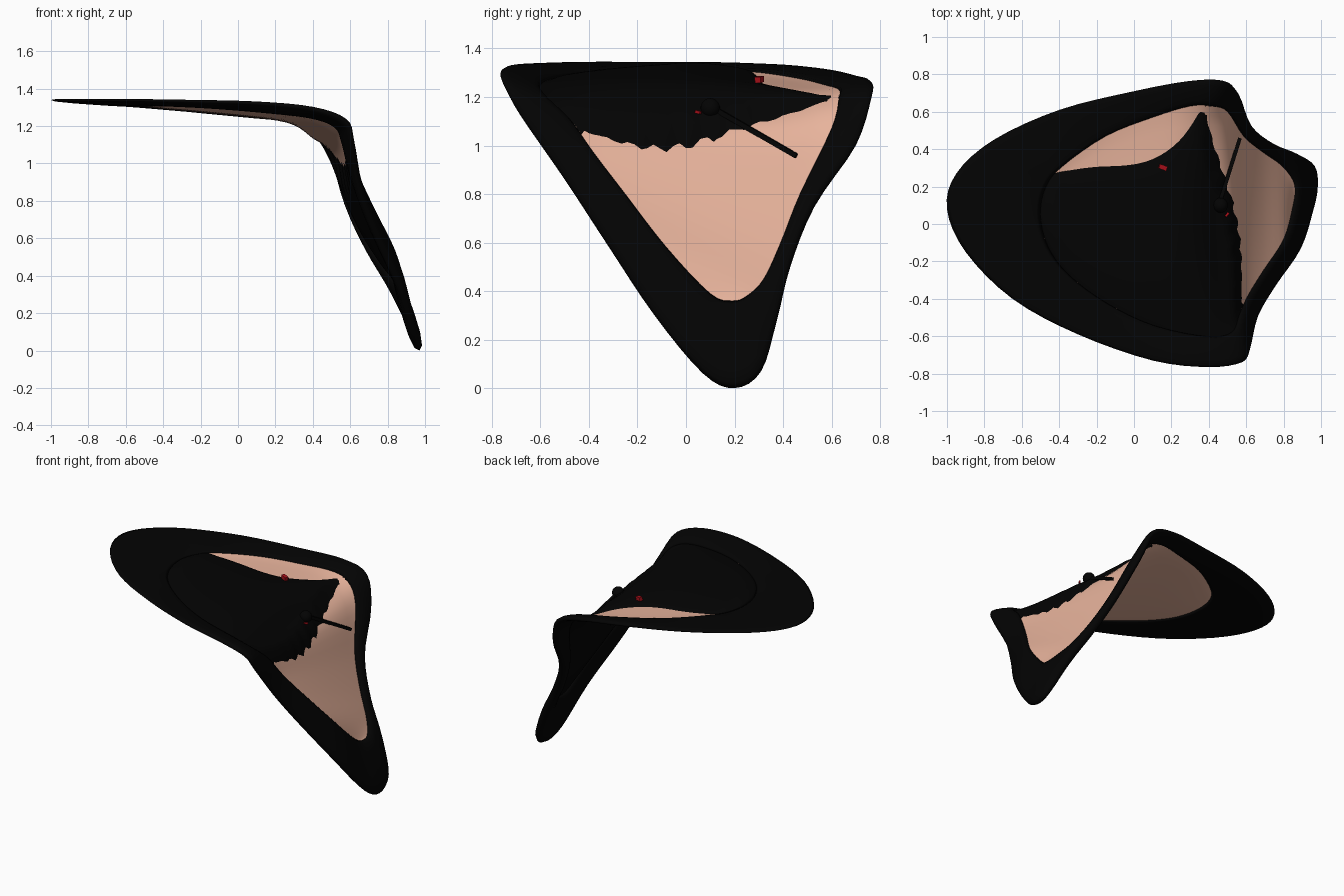
import bpy, bmesh
from math import sin, cos, pi, floor, exp
from mathutils import Vector as V

if "Cube" in bpy.data.objects:
    bpy.data.objects.remove(bpy.data.objects["Cube"])

# Matching control loops: outer and inner edge of the drooping dial's rim
OUTER = [(-1, .08, 1.34), (-.95, .27, 1.335), (-.75, .45, 1.325), (-.4, .61, 1.305),
         (0, .71, 1.28), (.3, .765, 1.26), (.48, .765, 1.2), (.55, .7, 1.0),
         (.615, .53, .75), (.735, .43, .5), (.86, .375, .28), (.955, .31, .07),
         (.97, .2, .0), (.945, .07, .06), (.88, -.13, .3), (.745, -.33, .6),
         (.65, -.5, .86), (.61, -.68, 1.12), (.575, -.74, 1.23), (.4, -.765, 1.295),
         (.1, -.73, 1.325), (-.3, -.59, 1.335), (-.65, -.4, 1.34), (-.9, -.15, 1.34)]
INNER = [(-.5, .05, 1.31), (-.47, .2, 1.305), (-.38, .31, 1.3), (-.15, .47, 1.275),
         (.1, .57, 1.25), (.3, .63, 1.23), (.42, .63, 1.19), (.5, .6, 1.07),
         (.585, .47, .8), (.68, .39, .6), (.78, .32, .45), (.84, .25, .38),
         (.86, .19, .36), (.85, .1, .39), (.8, -.08, .58), (.69, -.25, .8),
         (.61, -.38, .97), (.565, -.48, 1.11), (.52, -.58, 1.2), (.38, -.6, 1.25),
         (.1, -.54, 1.28), (-.15, -.42, 1.3), (-.35, -.27, 1.31), (-.46, -.12, 1.31)]
N = 24


def at(loop, u):
    """Closed Catmull-Rom curve through the loop, u in control-point units."""
    i = floor(u)
    t = u - i
    a, b, c, d = (V(loop[(i + k) % N]) for k in (-1, 0, 1, 2))
    return .5 * (2 * b + (c - a) * t + (2 * a - 5 * b + 4 * c - d) * t * t
                 + (3 * b - a - 3 * c + d) * t ** 3)


def clamp(v, lo, hi):
    return max(lo, min(hi, v))


def material(name, col):
    m = bpy.data.materials.new(name)
    m.diffuse_color = (*col, 1)
    m.use_nodes = True
    m.node_tree.nodes["Principled BSDF"].inputs["Base Color"].default_value = m.diffuse_color
    return m


black = material("black", (.001, .001, .001))
flesh = material("flesh", (.8, .45, .33))
red = material("red", (.4, .005, .01))


def grid_object(name, rows, mat, wrap=False):
    """Skin a grid of points; wrap closes both directions."""
    m, n = len(rows), len(rows[0])
    faces = [(i * n + j, i * n + (j + 1) % n, (i + 1) % m * n + (j + 1) % n, (i + 1) % m * n + j)
             for i in range(m if wrap else m - 1) for j in range(n if wrap else n - 1)]
    me = bpy.data.meshes.new(name)
    me.from_pydata([p for r in rows for p in r], [], faces)
    bm = bmesh.new()
    bm.from_mesh(me)
    bmesh.ops.remove_doubles(bm, verts=bm.verts, dist=1e-5)
    bmesh.ops.recalc_face_normals(bm, faces=bm.faces)
    bm.to_mesh(me)
    bm.free()
    me.materials.append(mat)
    ob = bpy.data.objects.new(name, me)
    bpy.context.collection.objects.link(ob)
    me.shade_smooth()
    return ob


# Rim: flattened, blunt-edged section swept between the two loops, thinner at the far left
def blunt(v):
    return abs(v) ** .75 * (1 if v > 0 else -1)


rows = []
for s in range(N * 4):
    u = s / 4
    o, i = at(OUTER, u), at(INNER, u)
    tangent = at(OUTER, u + .2) - at(OUTER, u - .2) + at(INNER, u + .2) - at(INNER, u - .2)
    n = tangent.cross(o - i).normalized()
    h = .01 + .022 * (1 - cos(2 * pi * u / N)) / 2
    mid, half = (o + i) / 2, (o - i) / 2
    rows.append([mid + half * blunt(cos(a)) + n * h * blunt(sin(a))
                 for a in (2 * pi * k / 12 for k in range(12))])
grid_object("rim", rows, black, True)


# Dial face: ruled across the inner loop, sagging and cutting the fold short
def face_point(k, t):
    p = at(INNER, k).lerp(at(INNER, N - k), t)
    w = max(0, sin(pi * t)) ** .6
    fold = .06 * exp(-((k - 6) / 1.1) ** 2) * w
    return p - V((fold, 0, fold * .8 + .015 * w * clamp(k / 2, 0, 1) * clamp(7 - k, 0, 1)))


grid_object("dial_face", [[face_point(k / 4, t / 24) for t in range(25)]
                          for k in range(49)], flesh)

# Dark backing: above the face on the flat half, crossing to its inner side on the hanging half
rows = []
for s in range(73):
    k = s / 6
    gap = .21 * sin(pi * clamp((k - 1.7) / 3.9, 0, 1))
    row = []
    for j in range(37):
        q = j / 36
        t = gap + (1 - gap) * q
        cross = 5.6 + 2.0 * sin(pi * t * .68) + .1 * sin(j * 1.7) * sin(pi * t)
        bend = clamp((k - 5) / 2.5, 0, 1)
        n = V((bend, 0, 1 - .65 * bend)).normalized()
        side = clamp((cross - k) * 1.1, -.8, 1) * clamp(k / 1.5, 0, 1) * clamp((12 - k) / 2, 0, 1)
        row.append(face_point(k, t) + n * .045 * side * max(0, sin(pi * q)) ** .6)
    rows.append(row)
grid_object("dark_backing", rows, black)


def finish(name, mat):
    ob = bpy.context.object
    ob.name = name
    ob.data.materials.append(mat)
    return ob


# Pivot knob and long hand
bpy.ops.mesh.primitive_uv_sphere_add(segments=20, ring_count=10, radius=.04, location=(.462, .1, 1.155))
finish("pivot_knob", black)
bpy.ops.object.shade_smooth_by_angle()


def bar(name, p, q, w, mat):
    p, q = V(p), V(q)
    bpy.ops.mesh.primitive_cube_add(size=1, location=(p + q) / 2)
    ob = finish(name, mat)
    ob.rotation_euler = (q - p).to_track_quat('Z', 'Y').to_euler()
    ob.scale = (w, w, (q - p).length)


bar("long_hand", (.46, .12, 1.15), (.565, .455, .957), .02, black)
# Small red tips poking through
bar("red_tip_back", (.135, .31, 1.275), (.175, .295, 1.27), .025, red)
bar("red_tip_front", (.49, .04, 1.14), (.505, .06, 1.135), .012, red)
